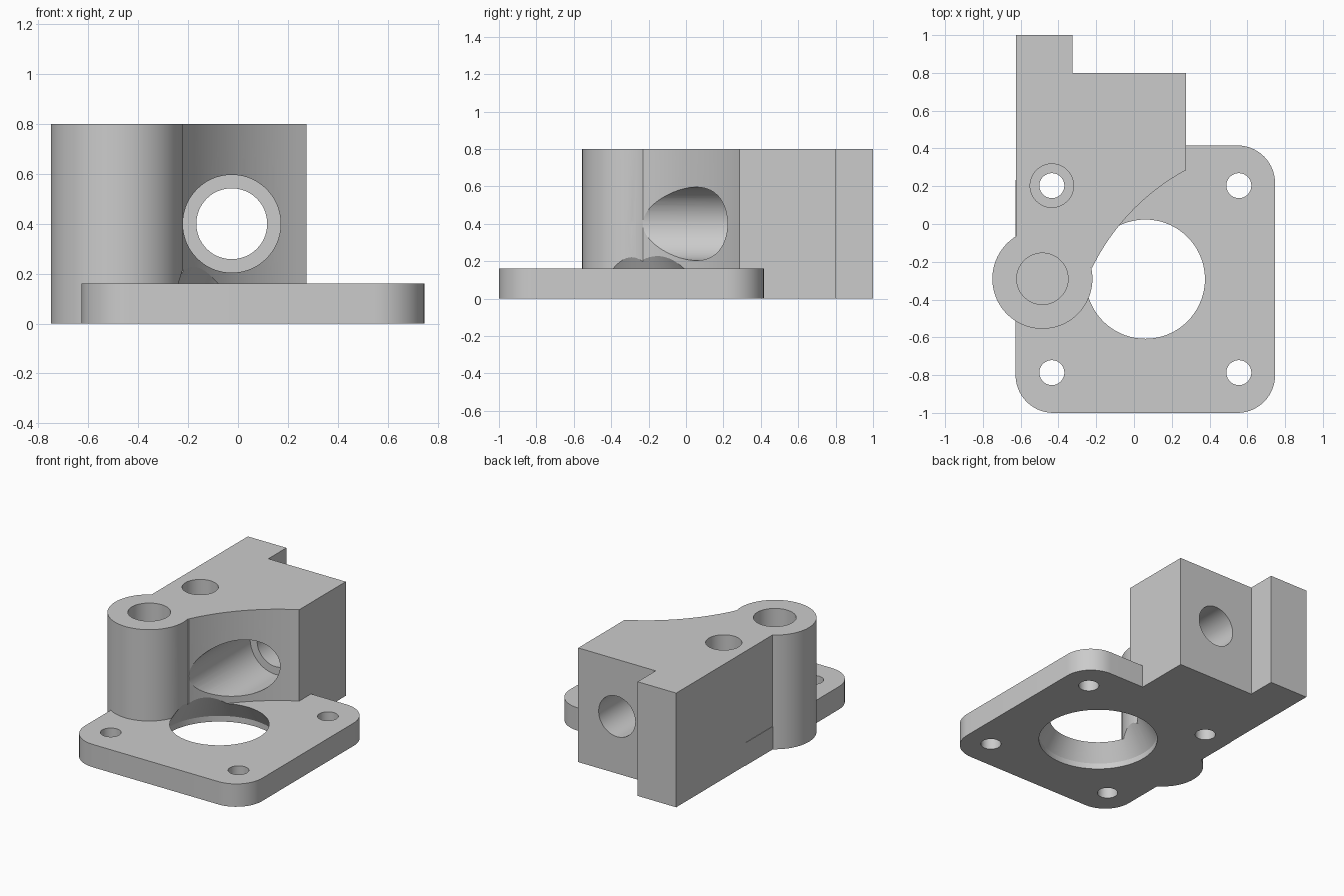
import bpy, bmesh
from math import pi, cos, sin, atan2
from mathutils import Matrix, Vector

cube = bpy.data.objects.get("Cube")
if cube:
    bpy.data.objects.remove(cube, do_unlink=True)

grey = bpy.data.materials.new("plain grey")
grey.use_nodes = True
colour = (0.6, 0.6, 0.6, 1)
grey.diffuse_color = colour
grey.node_tree.nodes["Principled BSDF"].inputs["Base Color"].default_value = colour

PLATE_TOP, TOP = 0.16, 0.8
BELOW, ABOVE = -0.1, 0.9
SEGMENTS = 72


def finish(name, bm):
    bmesh.ops.recalc_face_normals(bm, faces=bm.faces)
    mesh = bpy.data.meshes.new(name)
    bm.to_mesh(mesh)
    bm.free()
    mesh.materials.append(grey)
    obj = bpy.data.objects.new(name, mesh)
    bpy.context.collection.objects.link(obj)
    return obj


def prism(name, outline, height):
    """Extrude a flat outline up from the ground."""
    bm = bmesh.new()
    face = bm.faces.new([bm.verts.new((x, y, 0)) for x, y in outline])
    up = bmesh.ops.extrude_face_region(bm, geom=[face])
    verts = [v for v in up["geom"] if isinstance(v, bmesh.types.BMVert)]
    bmesh.ops.translate(bm, verts=verts, vec=(0, 0, height))
    return finish(name, bm)


def turned(name, centre, profile, along_y=False):
    """Closed round solid from (radius, position along axis) pairs."""
    bm = bmesh.new()
    rings = [[bm.verts.new((r * cos(2 * pi * i / SEGMENTS), r * sin(2 * pi * i / SEGMENTS), h))
              for i in range(SEGMENTS)] for r, h in profile]
    for a, b in zip(rings, rings[1:]):
        for i in range(SEGMENTS):
            j = (i + 1) % SEGMENTS
            bm.faces.new((a[i], a[j], b[j], b[i]))
    bm.faces.new(rings[0])
    bm.faces.new(rings[-1])
    if along_y:
        bm.transform(Matrix.Rotation(-pi / 2, 4, "X"))
    bm.transform(Matrix.Translation(centre))
    return finish(name, bm)


def arc(cx, cy, r, start, end, steps):
    return [(cx + r * cos(start + (end - start) * i / steps),
             cy + r * sin(start + (end - start) * i / steps)) for i in range(steps + 1)]


def combine(target, tool, operation):
    mod = target.modifiers.new(tool.name, "BOOLEAN")
    mod.operation, mod.solver, mod.object = operation, "EXACT", tool
    bpy.context.view_layer.objects.active = target
    bpy.ops.object.modifier_apply(modifier=mod.name)
    bpy.data.objects.remove(tool, do_unlink=True)


# Flange plate with rounded corners
mid_x, mid_y, half_x, half_y, corner = 0.06, -0.292, 0.687, 0.708, 0.2
outline = []
for k, (sx, sy) in enumerate([(1, 1), (-1, 1), (-1, -1), (1, -1)]):
    outline += arc(mid_x + sx * (half_x - corner), mid_y + sy * (half_y - corner),
                   corner, k * pi / 2, (k + 1) * pi / 2, 14)
body = prism("valve_body", outline, PLATE_TOP)

# Tall block with a hollowed front and a stepped back
hollow = Vector((0.83, -0.745))
front_end, boss_end = Vector((0.275, 0.285)), Vector((-0.22, -0.23))
a0, a1 = [atan2(*(p - hollow).yx) for p in (front_end, boss_end)]
outline = arc(*hollow, (front_end - hollow).length, a0, a1, 24)
outline += [(-0.485, -0.29), (-0.624, -0.29), (-0.624, 1), (-0.325, 1), (-0.325, 0.8), (0.275, 0.8)]
combine(body, prism("block", outline, TOP), "UNION")

# Round boss beside the block
boss = (-0.485, -0.29, 0)
combine(body, turned("boss", boss, [(0.265, 0), (0.265, TOP)]), "UNION")

# Large opening, narrowing upward
combine(body, turned("main_opening", (mid_x, mid_y, 0),
                     [(0.385, BELOW), (0.385, 0.04), (0.2, 0.36)]), "DIFFERENCE")

# Stepped bore from front to back
combine(body, turned("bore", (-0.025, 0, 0.4),
                     [(0.196, -1.2), (0.196, 0.45), (0.142, 0.45), (0.142, 1.2)], True), "DIFFERENCE")

# Blind hole in the boss
combine(body, turned("boss_hole", boss, [(0.136, PLATE_TOP), (0.136, ABOVE)]), "DIFFERENCE")

# Four bolt holes, one sunk through the block
for sx in (-1, 1):
    for sy in (-1, 1):
        profile = [(0.066, BELOW), (0.066, ABOVE)]
        if (sx, sy) == (-1, 1):
            profile[1:] = [(0.066, PLATE_TOP), (0.115, PLATE_TOP), (0.115, ABOVE)]
        centre = (mid_x + sx * 0.495, mid_y + sy * 0.495, 0)
        combine(body, turned("bolt_hole", centre, profile), "DIFFERENCE")

# Smooth the round walls, keep the edges crisp
bpy.ops.object.select_all(action="DESELECT")
body.select_set(True)
bpy.context.view_layer.objects.active = body
bpy.ops.object.shade_smooth_by_angle(angle=pi / 8)
